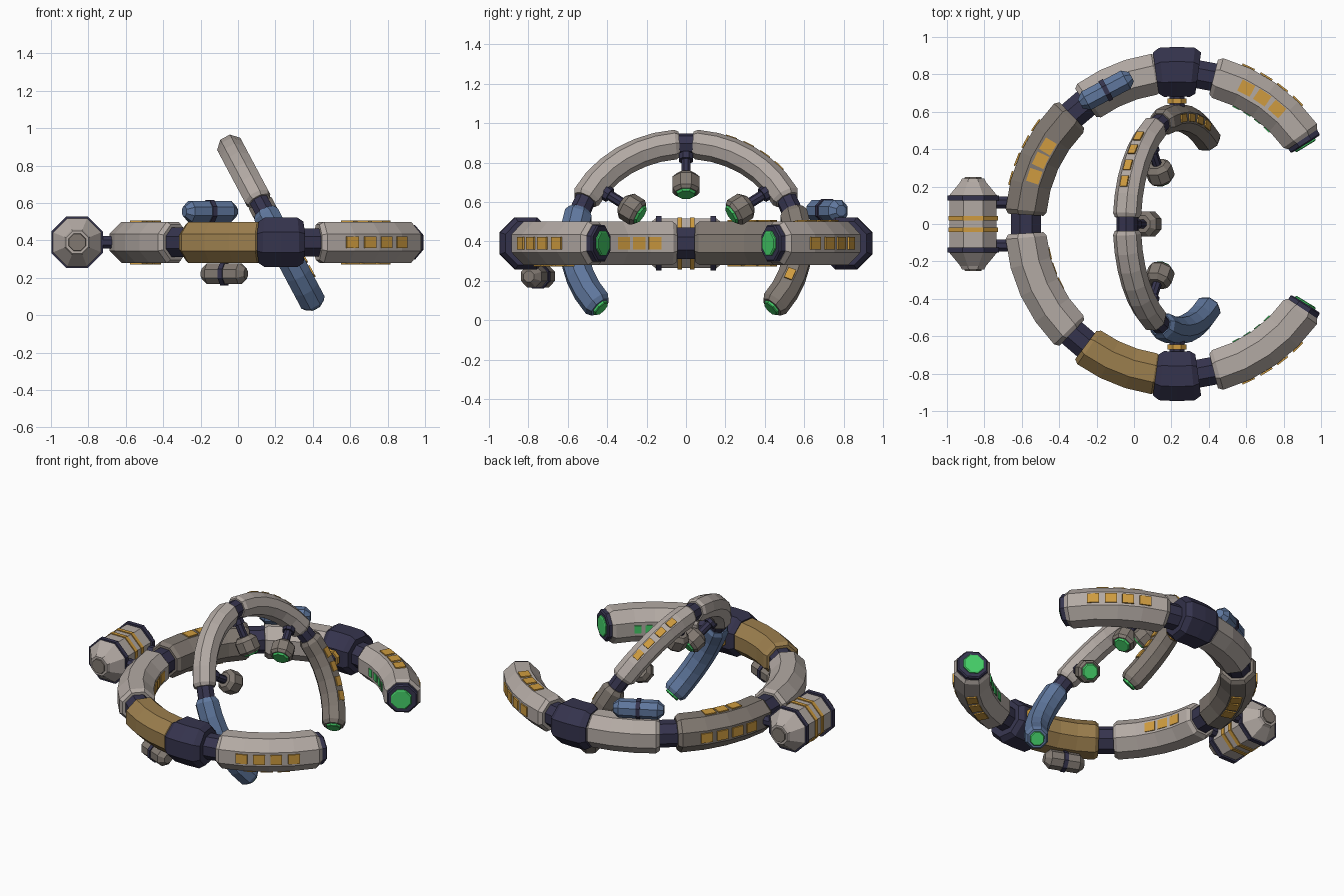
import bpy, bmesh, math
from mathutils import Vector, Matrix

if "Cube" in bpy.data.objects:
    bpy.data.objects.remove(bpy.data.objects["Cube"])


def material(name, rgb):
    m = bpy.data.materials.new(name)
    m.diffuse_color = (*rgb, 1)
    m.use_nodes = True
    m.node_tree.nodes["Principled BSDF"].inputs["Base Color"].default_value = m.diffuse_color
    return m


LIGHT = material("light_grey", (0.45, 0.40, 0.37))
TAUPE = material("taupe", (0.22, 0.19, 0.165))
GOLD = material("gold_panel", (0.33, 0.21, 0.075))
AMBER = material("amber_window", (0.62, 0.33, 0.05))
DARK = material("dark_indigo", (0.036, 0.034, 0.075))
BLUE = material("slate_blue", (0.115, 0.185, 0.34))
GREEN = material("glow_green", (0.06, 0.62, 0.14))


def finish(name, bm, mat):
    bmesh.ops.recalc_face_normals(bm, faces=bm.faces)
    me = bpy.data.meshes.new(name)
    bm.to_mesh(me)
    bm.free()
    me.materials.append(mat)
    ob = bpy.data.objects.new(name, me)
    bpy.context.collection.objects.link(ob)
    return ob


def octagon(half):
    r = half / math.cos(math.pi / 8)
    return [(r * math.cos(math.pi / 8 + k * math.pi / 4),
             r * math.sin(math.pi / 8 + k * math.pi / 4)) for k in range(8)]


def loft(name, rings, mat):
    """Skin a list of eight-point rings and close both ends."""
    bm = bmesh.new()
    vs = [[bm.verts.new(p) for p in ring] for ring in rings]
    for a, b in zip(vs, vs[1:]):
        for k in range(8):
            bm.faces.new((a[k], a[k - 1], b[k - 1], b[k]))
    bm.faces.new(vs[0])
    bm.faces.new(vs[-1])
    return finish(name, bm, mat)


class Ring:
    """Circular path: angle runs from axis e1 towards e2."""
    def __init__(self, centre, e1, e2):
        self.c, self.e1, self.e2 = Vector(centre), Vector(e1), Vector(e2)
        self.n = self.e1.cross(self.e2)

    def frame(self, deg, r=0.0, h=0.0):
        a = math.radians(deg)
        out = self.e1 * math.cos(a) + self.e2 * math.sin(a)
        tan = self.n.cross(out)
        m = Matrix((out, tan, self.n)).transposed().to_4x4()
        m.translation = self.c + out * r + self.n * h
        return m

    def tube(self, name, a0, a1, r, half, mat, bevel=1.6, taper=0.86, step=10):
        n = max(1, round((a1 - a0) / step))
        lo, hi = a0 + bevel, a1 - bevel
        stations = [(lo + (hi - lo) * i / n, half) for i in range(n + 1)]
        if bevel:
            stations = [(a0, half * taper)] + stations + [(a1, half * taper)]
        rings = []
        for a, s in stations:
            m = self.frame(a, r)
            rings.append([m @ Vector((x, 0, z)) for x, z in octagon(s)])
        return loft(name, rings, mat)

    def plates(self, name, angles, r, h, side, size, mat):
        """Thin window plates; side 'rim' faces radially, 'flat' faces along the axis."""
        bm = bmesh.new()
        t = 0.0095
        dims = (t, size[0], size[1]) if side == "rim" else (size[1], size[0], t)
        for a in angles:
            bmesh.ops.create_cube(bm, size=1, matrix=self.frame(a, r, h) @ Matrix.Diagonal((*dims, 1)))
        return finish(name, bm, mat)


def turned(name, origin, axis, profile, mat, up=(0, 0, 1)):
    """Eight-sided solid along an axis from (position, half width) pairs."""
    ax = Vector(axis).normalized()
    side = Vector(up).cross(ax).normalized()
    top = ax.cross(side)
    o = Vector(origin)
    rings = [[o + ax * p + side * x + top * y for x, y in octagon(s)] for p, s in profile]
    return loft(name, rings, mat)


CX, CZ = 0.23, 0.39
TILT = math.radians(28)
main = Ring((CX, 0, CZ), (1, 0, 0), (0, 1, 0))
arch = Ring((CX, 0, CZ), (0, 1, 0), (-math.sin(TILT), 0, math.cos(TILT)))
R, H = 0.81, 0.11
AR, AH = 0.57, 0.07


def span(s, a, b):
    """Mirror an angular span across the x axis when s is -1."""
    return (a, b) if s > 0 else (-b, -a)


# Outer ring hull, joints and arm ends, mirrored front to back
for s, tag in ((1, "rear"), (-1, "front")):
    main.tube(tag + "_arm", *span(s, 34, 76), R, H, LIGHT)
    main.tube(tag + "_arm_joint", *span(s, 75, 84), R, 0.075, DARK, 0)
    main.tube(tag + "_clamp", *span(s, 82, 98), 0.815, 0.132, DARK, 2.2, 0.84)
    main.tube(tag + "_quarter_hull", *span(s, 97, 127), R, H, LIGHT if s > 0 else GOLD)
    main.tube(tag + "_side_joint", *span(s, 126, 135), R, 0.078, DARK, 0)
    main.tube(tag + "_stern_hull", *span(s, 134, 176.5), R, H, TAUPE if s > 0 else LIGHT)
    main.tube(tag + "_arm_cap", *span(s, 31.8, 34.5), R, 0.092, DARK, 0.5, 0.92)
    main.tube(tag + "_arm_light", *span(s, 31.0, 32.4), R - 0.005, 0.062, GREEN, 0.3, 0.9)

    # Arm windows: outer amber, inner green, flat amber
    main.plates(tag + "_arm_outer_windows", [s * a for a in (65.5, 58.8, 52.3, 45.5)],
                R + H + 0.002, 0, "rim", (0.072, 0.062), AMBER)
    main.plates(tag + "_arm_inner_windows", [s * a for a in (63, 57.5, 52, 46.5)],
                R - H - 0.002, 0, "rim", (0.042, 0.05), GREEN)
    main.plates(tag + "_arm_flat_windows", [s * a for a in (63, 56, 49)],
                R + 0.005, s * (H + 0.003), "flat", (0.075, 0.066), AMBER)

    # Pivot linking arch to clamp
    turned(tag + "_pivot_shaft", (CX, 0, CZ), (0, s, 0), [(0.58, 0.04), (0.72, 0.04)], DARK)
    turned(tag + "_pivot_collar", (CX, 0, CZ), (0, s, 0), [(0.645, 0.052), (0.672, 0.052)], AMBER)

    # Strut to the stern drum
    turned(tag + "_drum_strut", (-0.76, s * 0.115, CZ), (1, 0, 0), [(0, 0.033), (0.16, 0.033)], DARK)

main.tube("stern_joint", 175.5, 184.5, R, 0.08, DARK, 0)

# Stern hull windows
for h, tag in ((1, "top"), (-1, "bottom")):
    main.plates("stern_%s_windows" % tag, (149, 155, 161.5), R - 0.005, h * (H + 0.003),
                "flat", (0.072, 0.068), AMBER)
main.plates("stern_outer_windows", (145, 151.5, 158, 164.5), R + H + 0.002, 0,
            "rim", (0.075, 0.062), AMBER)
main.plates("stern_inner_windows", (-167, -160, -153), R - H - 0.002, 0,
            "rim", (0.066, 0.062), AMBER)

# Tilted arch: upper halves, lower legs, joints, glowing tips
for s, tag in ((1, "rear"), (-1, "front")):
    def side(a, b, s=s):
        return (a, b) if s > 0 else (180 - b, 180 - a)
    arch.tube(tag + "_arch_upper", *side(26, 86.5), AR, AH, LIGHT, 2)
    arch.tube(tag + "_arch_joint", *side(17, 28), AR, 0.05, DARK, 0)
    arch.tube(tag + "_arch_leg", *side(-40, 19), AR, AH, TAUPE if s > 0 else BLUE, 2.5, 0.8)
    arch.tube(tag + "_leg_light", *side(-41.5, -39), AR, 0.043, GREEN, 0.4, 0.9)
arch.tube("arch_crown_joint", 85, 95, AR, 0.052, DARK, 0)
arch.plates("arch_outer_windows", (69, 60.5, 51.5, 43), AR + AH + 0.002, 0,
            "rim", (0.06, 0.042), AMBER)
arch.plates("leg_windows", (6, -3.5, -13, -22), AR, AH + 0.003, "flat", (0.06, 0.042), AMBER)

# Sensor pods hanging inside the arch
for deg, tag in ((35.5, "rear"), (90, "crown"), (144.5, "front")):
    m = arch.frame(deg)
    out = m.to_3x3().col[0]
    for part, prof, mat in (
            ("stem", [(0.37, 0.024), (0.54, 0.024)], DARK),
            ("stem_collar", [(0.475, 0.036), (0.51, 0.036)], DARK),
            ("pod", [(0.288, 0.055), (0.305, 0.068), (0.37, 0.068), (0.395, 0.045)], TAUPE),
            ("pod_lens", [(0.277, 0.042), (0.292, 0.052)], GREEN)):
        turned(tag + "_" + part, arch.c, out, prof, mat, arch.n)

# Stern drum lying across the ship
drum = Vector((-0.86, 0, CZ))
turned("drum_body", drum, (0, 1, 0), [(-0.14, 0.126), (0.14, 0.126)], LIGHT)
for s, tag in ((1, "rear"), (-1, "front")):
    for part, prof, mat in (
            ("drum_rim", [(0.125, 0.138), (0.152, 0.138)], DARK),
            ("drum_cone", [(0.150, 0.130), (0.225, 0.068), (0.243, 0.06)], LIGHT),
            ("drum_nozzle", [(0.238, 0.048), (0.250, 0.044)], TAUPE),
            ("drum_band", [(0.02, 0.132), (0.044, 0.132)], AMBER)):
        turned(tag + "_" + part, drum, (0, s, 0), prof, mat)

# Cargo capsules strapped above and below the ring
for deg, h, half, ln, mat, tag in ((118, 0.165, 0.055, 0.155, BLUE, "upper"),
                                   (-112, -0.168, 0.056, 0.125, TAUPE, "lower")):
    m = main.frame(deg, R, h)
    axis = m.to_3x3().col[1]
    turned(tag + "_capsule", m.translation, axis,
           [(-ln, half * 0.5), (-ln + 0.035, half), (ln - 0.035, half), (ln, half * 0.5)], mat)
    turned(tag + "_capsule_strap", m.translation, axis, [(-0.013, half + 0.006), (0.013, half + 0.006)], DARK)
